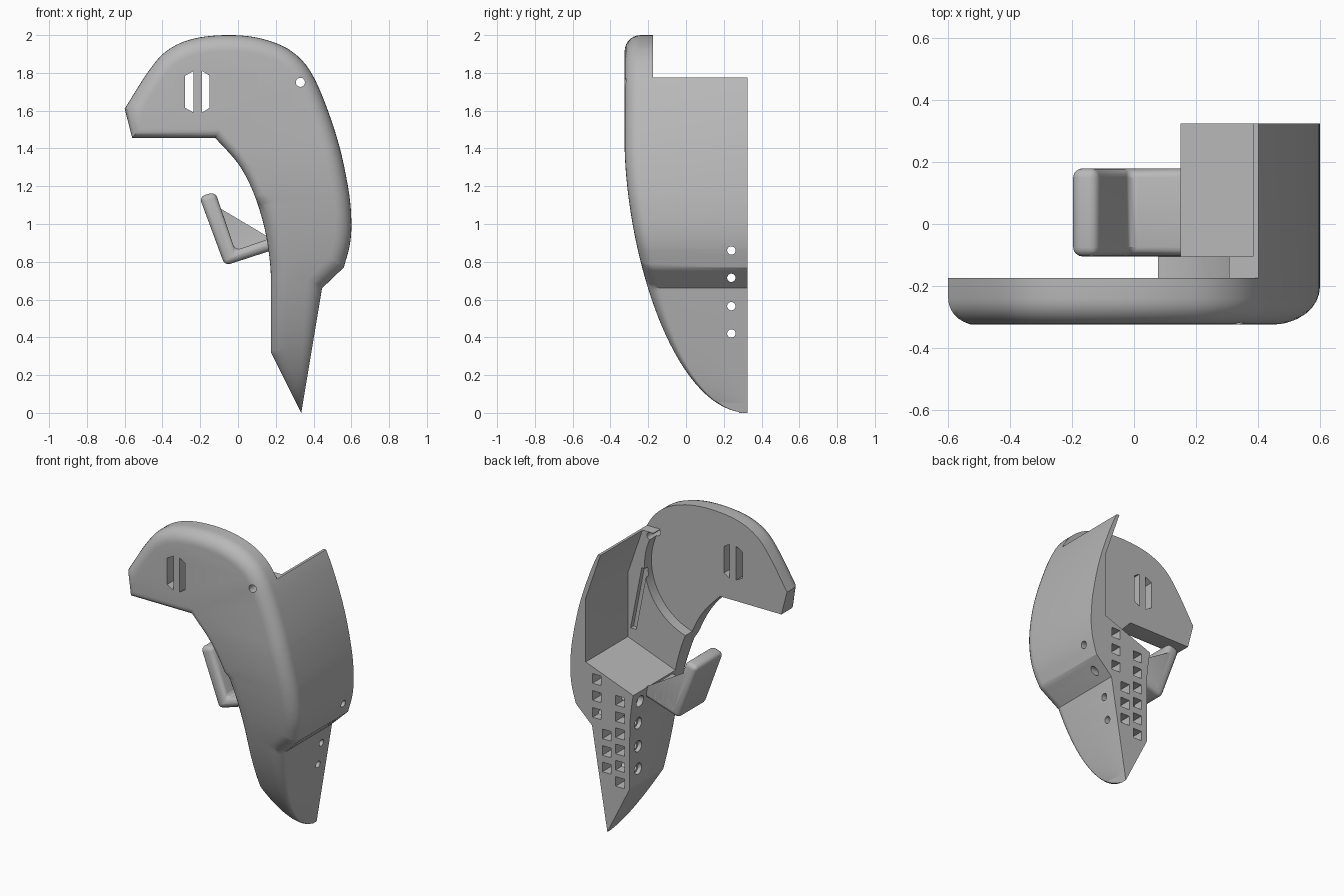
import bpy, bmesh, math
from mathutils import Vector, Matrix

if "Cube" in bpy.data.objects:
    bpy.data.objects.remove(bpy.data.objects["Cube"])

grey = bpy.data.materials.new("plain grey")
grey.use_nodes = True
colour = (0.48, 0.48, 0.48, 1)
grey.diffuse_color = colour
grey.node_tree.nodes["Principled BSDF"].inputs["Base Color"].default_value = colour


def to_object(bm, name):
    bmesh.ops.recalc_face_normals(bm, faces=bm.faces)
    mesh = bpy.data.meshes.new(name)
    bm.to_mesh(mesh)
    bm.free()
    mesh.materials.append(grey)
    ob = bpy.data.objects.new(name, mesh)
    bpy.context.collection.objects.link(ob)
    return ob


def activate(ob):
    bpy.ops.object.select_all(action='DESELECT')
    ob.select_set(True)
    bpy.context.view_layer.objects.active = ob


def loft(rings):
    """Closed solid through equal-length rings of points."""
    bm = bmesh.new()
    loops = [[bm.verts.new(p) for p in ring] for ring in rings]
    for a, b in zip(loops, loops[1:]):
        for i in range(len(a)):
            j = (i + 1) % len(a)
            bm.faces.new((a[i], a[j], b[j], b[i]))
    bm.faces.new(loops[0])
    bm.faces.new(loops[-1][::-1])
    return bm


def prism(name, poly, y0, y1):
    return to_object(loft([[(x, y, z) for x, z in poly] for y in (y0, y1)]), name)


def rod(name, axis, centre, radius, length, sides=32):
    bm = bmesh.new()
    turn = Matrix.Rotation(math.pi / 2, 4, 'Y' if axis == 'X' else 'X')
    bmesh.ops.create_cone(bm, cap_ends=True, segments=sides, radius1=radius,
                          radius2=radius, depth=length,
                          matrix=Matrix.Translation(centre) @ turn)
    return to_object(bm, name)


def spline(points, steps=5):
    """Smooth curve through the points."""
    p = [Vector(q) for q in points]
    p = [2 * p[0] - p[1]] + p + [2 * p[-1] - p[-2]]
    out = []
    for a, b, c, d in zip(p, p[1:], p[2:], p[3:]):
        for k in range(steps):
            t = k / steps
            out.append(0.5 * (2 * b + (c - a) * t + (2 * a - 5 * b + 4 * c - d) * t ** 2
                              + (3 * b - a - 3 * c + d) * t ** 3))
    return out + [p[-2]]


# Shell outline seen from the front
inner = spline([(-.12, 1.455), (0, 1.32), (.08, 1.17), (.14, .98), (.17, .79), (.175, .65)])
outer = spline([(.56, .77), (.592, .89), (.6, 1.02), (.582, 1.2), (.52, 1.47), (.405, 1.77),
                (.29, 1.91), (.13, 1.98), (-.05, 2), (-.24, 1.98), (-.38, 1.915),
                (-.48, 1.8), (-.6, 1.61)])
tip = Vector((.335, 0))
outline = ([Vector((-.56, 1.455))] + inner
           + [Vector((.175, .32)), tip, Vector((.445, .66))] + outer)


def inset_directions(poly):
    result = []
    for i, p in enumerate(poly):
        a = (p - poly[i - 1]).normalized()
        b = (poly[(i + 1) % len(poly)] - p).normalized()
        na, nb = Vector((-a.y, a.x)), Vector((-b.y, b.x))
        m = (na + nb).normalized()
        result.append(m / max(m.dot(na), .3))
    return result


def fillet(p):
    if p == tip:
        return .03
    return .05 if p.x < .1 and p.y < 1.5 else .085


directions = inset_directions(outline)
rings = [[(p.x, .325, p.y) for p in outline]]
for k in range(8):
    a = math.pi / 2 * k / 7
    ring = []
    for p, d in zip(outline, directions):
        r = fillet(p)
        q = p + d * r * (1 - math.cos(a))
        ring.append((q.x, -.325 + r * (1 - math.sin(a)), q.y))
    rings.append(ring)
bm = loft(rings)

# Slice the shell and sweep its front back towards the tip
for i in range(1, 48):
    z = 1.45 * (i / 48) ** 1.5
    bmesh.ops.bisect_plane(bm, geom=bm.verts[:] + bm.edges[:] + bm.faces[:], dist=1e-5,
                           plane_co=(0, 0, z), plane_no=(0, 0, 1))
for v in bm.verts:
    u = min(1, max(0, (1.42 - v.co.z) / 1.42))
    depth = max(.07, math.sqrt(1 - u ** 1.7))
    v.co.y = .325 - (.325 - v.co.y) * depth
shell = to_object(bm, "shell")

cutters = []
# Cavity above the sloping ledge, and the thinner head plate
cutters.append(prism("cavity", [(-.9, .54), (.49, 1.058), (.49, 1.47), (.385, 1.775),
                                (.385, 2.2), (-.9, 2.2)], -.105, .6))
cutters.append(prism("head_back", [(-.9, 1.1), (-.03, 1.1), (-.03, 1.775), (.9, 1.775),
                                   (.9, 2.2), (-.9, 2.2)], -.175, .62))
cutters.append(rod("round_recess", 'Y', (-.03, .225, 1.56), .4, .8, 64))
# Head slots and hole
cutters.append(prism("slot_a", [(-.28, 1.615), (-.235, 1.59), (-.235, 1.81), (-.28, 1.785)], -.6, .3))
cutters.append(prism("slot_b", [(-.19, 1.59), (-.15, 1.615), (-.15, 1.785), (-.19, 1.81)], -.6, .3))
cutters.append(rod("head_hole", 'Y', (.33, -.2, 1.75), .024, .6))
# Groove beside the inner wall
cutters.append(prism("groove", [(.43, 1.12), (.47, 1.12), (.39, 1.53), (.35, 1.53)], -.135, .2))
# Square sockets in the back
sockets = [(.41, .965 - .11 * i) for i in range(3)]
sockets += [(.34, .625 - .107 * i) for i in range(3)]
sockets += [(.245, .868 - .105 * i) for i in range(6)]
h = .031
for x, z in sockets:
    cutters.append(prism("socket", [(x - h, z - h), (x + h, z - h), (x + h, z + h), (x - h, z + h)],
                         .13, .5))
# Cross holes with counterbores on the inner side
for z in (.86, .715, .565, .42):
    cutters.append(rod("cross_hole", 'X', (.3, .24, z), .022, 1.2))
    cutters.append(rod("counterbore", 'X', (.1, .24, z), .036, .2))

activate(shell)
for c in cutters:
    mod = shell.modifiers.new("cut", 'BOOLEAN')
    mod.operation = 'DIFFERENCE'
    mod.solver = 'EXACT'
    mod.object = c
    bpy.ops.object.modifier_apply(modifier=mod.name)
for c in cutters:
    bpy.data.objects.remove(c)

# Bent hook on the inner side
hook = prism("hook", [(-.205, 1.145), (-.07, .78), (.24, .88), (.24, .948), (-.015, .86),
                      (-.12, 1.17)], -.105, .18)
mod = hook.modifiers.new("round", 'BEVEL')
mod.width = .03
mod.segments = 4
mod.limit_method = 'ANGLE'
activate(hook)
bpy.ops.object.modifier_apply(modifier=mod.name)

for ob in (shell, hook):
    activate(ob)
    bpy.ops.object.shade_smooth_by_angle(angle=math.radians(30))
